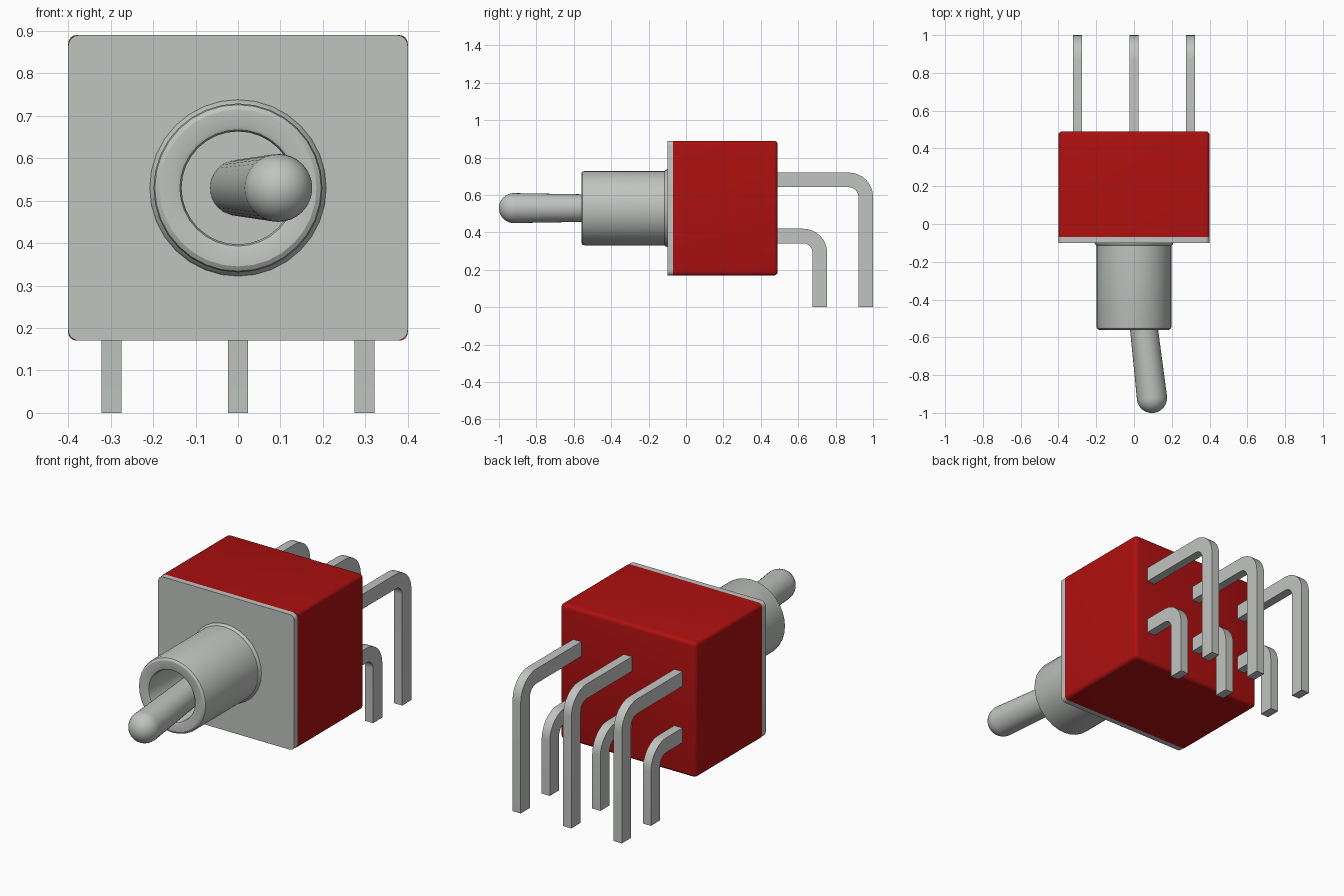
import bpy, bmesh, math
from mathutils import Matrix, Vector

cube = bpy.data.objects.get("Cube")
if cube:
    bpy.data.objects.remove(cube, do_unlink=True)


def material(name, rgb):
    m = bpy.data.materials.new(name)
    m.use_nodes = True
    m.diffuse_color = (*rgb, 1)
    bsdf = next(n for n in m.node_tree.nodes if n.type == "BSDF_PRINCIPLED")
    bsdf.inputs["Base Color"].default_value = (*rgb, 1)
    return m


RED = material("red plastic", (0.42, 0.005, 0.005))
METAL = material("grey metal", (0.53, 0.55, 0.53))
AXIS_Z = 0.53  # height of the bushing axis


def finish(name, bm, mat, matrix=None):
    bmesh.ops.recalc_face_normals(bm, faces=bm.faces)
    mesh = bpy.data.meshes.new(name)
    bm.to_mesh(mesh)
    bm.free()
    mesh.materials.append(mat)
    mesh.shade_smooth()
    mesh.set_sharp_from_angle(angle=math.radians(32))
    ob = bpy.data.objects.new(name, mesh)
    bpy.context.collection.objects.link(ob)
    if matrix:
        ob.matrix_world = matrix
    return ob


def box(name, lo, hi, mat, radius, rounded):
    """Box from corner lo to corner hi; edges passing the rounded test are bevelled."""
    lo, hi = Vector(lo), Vector(hi)
    bm = bmesh.new()
    bmesh.ops.create_cube(bm, size=1, matrix=Matrix.Translation((lo + hi) / 2)
                          @ Matrix.Diagonal((*(hi - lo), 1)))
    edges = [e for e in bm.edges if rounded(e)]
    bmesh.ops.bevel(bm, geom=edges, offset=radius, segments=4, profile=0.5, affect="EDGES")
    return finish(name, bm, mat)


def lathe(name, profile, mat, y, tilt=0.0, steps=32, closed=False):
    """Spin (radius, distance) points about an axis pointing forward from y."""
    bm = bmesh.new()
    verts = [bm.verts.new((r, 0, d)) for r, d in profile]
    pairs = list(zip(verts, verts[1:]))
    if closed:
        pairs.append((verts[-1], verts[0]))
    edges = [bm.edges.new(p) for p in pairs]
    bmesh.ops.spin(bm, geom=verts + edges, cent=(0, 0, 0), axis=(0, 0, 1),
                   angle=math.tau, steps=steps, use_merge=True)
    bmesh.ops.remove_doubles(bm, verts=bm.verts, dist=0.0002)
    matrix = (Matrix.Translation((0, y, AXIS_Z)) @ Matrix.Rotation(tilt, 4, "Z")
              @ Matrix.Rotation(math.pi / 2, 4, "X"))
    return finish(name, bm, mat, matrix)


def pin(name, x, y_end, z_top, width=0.048, thick=0.078, radius=0.13):
    """Flat pin leaving the back of the body and bending down to the ground."""
    cy, cz = y_end - radius, z_top - radius
    pairs = [((0.47, z_top), (0.47, z_top - thick))]
    for i in range(9):
        a = math.pi / 2 * (1 - i / 8)
        pairs.append([(cy + r * math.cos(a), cz + r * math.sin(a))
                      for r in (radius, radius - thick)])
    pairs.append(((y_end, 0), (y_end - thick, 0)))
    bm = bmesh.new()
    rows = [[bm.verts.new((x - width / 2, *p)) for p in pair] for pair in pairs]
    faces = [bm.faces.new((a[0], b[0], b[1], a[1])) for a, b in zip(rows, rows[1:])]
    extruded = bmesh.ops.extrude_face_region(bm, geom=faces, use_keep_orig=True)
    moved = [g for g in extruded["geom"] if isinstance(g, bmesh.types.BMVert)]
    bmesh.ops.translate(bm, verts=moved, vec=(width, 0, 0))
    return finish(name, bm, METAL)


# Switch body, rounded everywhere but the edges meeting the front plate
box("switch_body", (-0.4, -0.07, 0.17), (0.4, 0.49, 0.89), RED, 0.02,
    lambda e: max(v.co.y for v in e.verts) > 0)

# Front plate, rounded only at its four corners
box("front_plate", (-0.4, -0.10, 0.17), (0.4, -0.07, 0.89), METAL, 0.025,
    lambda e: abs(e.verts[0].co.y - e.verts[1].co.y) > 0.01)

# Hollow bushing with a softened rim
lathe("bushing", [(0.208, 0), (0.206, 0.006), (0.199, 0.014), (0.199, 0.442),
                  (0.196, 0.453), (0.185, 0.46), (0.147, 0.46), (0.137, 0.456),
                  (0.133, 0.446), (0.133, 0)], METAL, -0.10, closed=True)

# Tilted toggle lever, widening to a round tip
TIP = 0.08
dome = [(TIP * math.cos(a), 0.826 + TIP * math.sin(a))
        for a in (math.pi / 2 * i / 8 for i in range(9))]
lathe("toggle_lever", [(0, 0), (0.066, 0)] + dome, METAL, -0.10, tilt=math.atan(0.116))

# Two rows of three bent pins
for side, x in (("right", -0.298), ("middle", 0), ("left", 0.298)):
    pin(f"upper_pin_{side}", x, 1.0, 0.72)
    pin(f"lower_pin_{side}", x, 0.755, 0.42)
